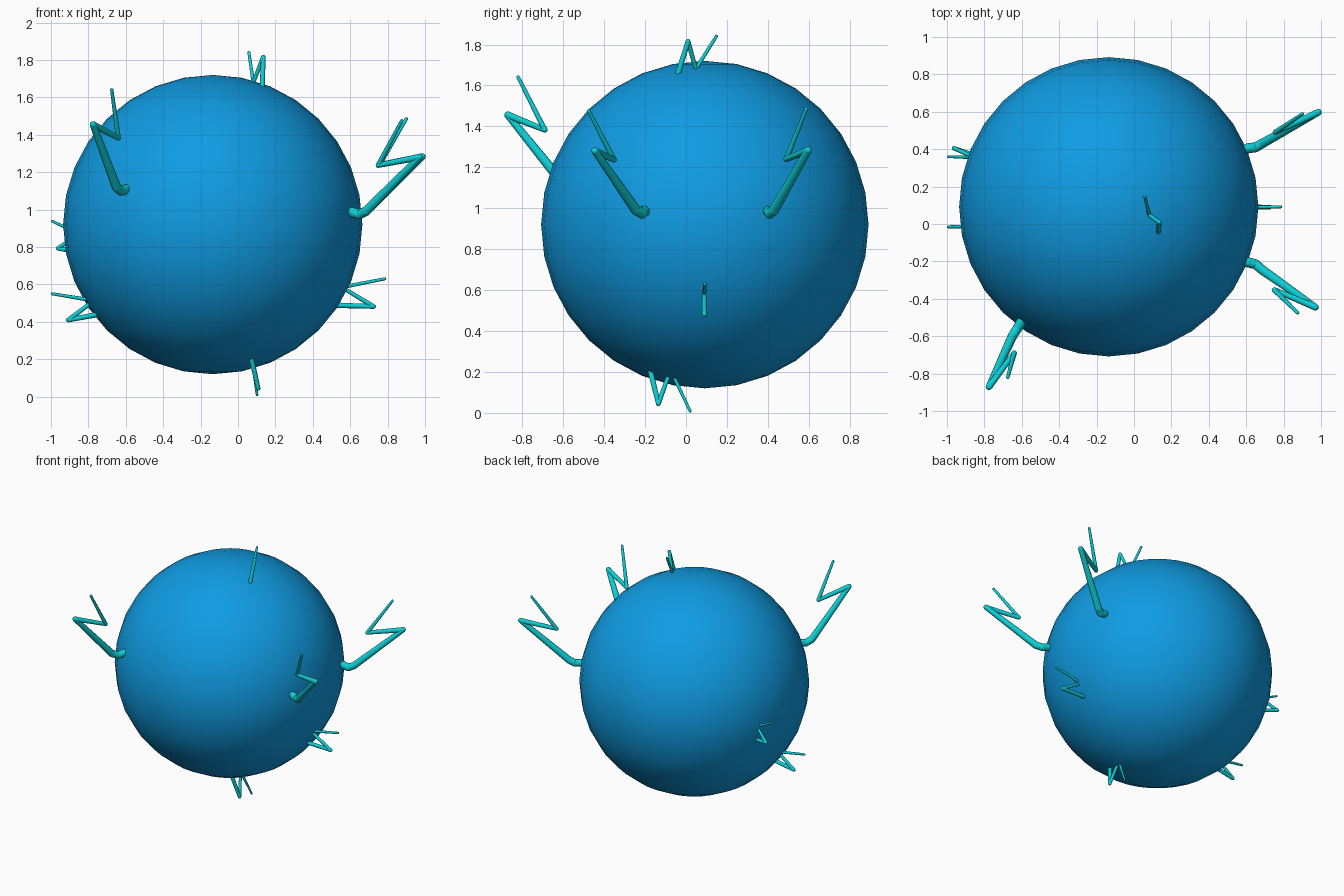
import bpy, bmesh
from mathutils import Vector, Matrix

if "Cube" in bpy.data.objects:
    bpy.data.objects.remove(bpy.data.objects["Cube"])

CENTRE = Vector((-0.135, 0.092, 0.92))


def material(name, rgb):
    m = bpy.data.materials.new(name)
    m.diffuse_color = (*rgb, 1)
    m.use_nodes = True
    m.node_tree.nodes["Principled BSDF"].inputs["Base Color"].default_value = m.diffuse_color
    return m


blue = material("bright blue", (0.005, 0.33, 0.76))
cyan = material("cyan", (0.004, 0.62, 0.67))


def finish(bm, name, mat):
    mesh = bpy.data.meshes.new(name)
    bm.to_mesh(mesh)
    bm.free()
    for p in mesh.polygons:
        p.use_smooth = True
    mesh.materials.append(mat)
    obj = bpy.data.objects.new(name, mesh)
    bpy.context.scene.collection.objects.link(obj)


def bolt(name, points, r_base, r_tip):
    """Tapered zigzag rod: cones between points with rounded joints."""
    pts = [Vector(p) for p in points]
    lengths = [(b - a).length for a, b in zip(pts, pts[1:])]
    total, run, radii = sum(lengths), 0, [r_base]
    for l in lengths:
        run += l
        radii.append(r_base + (r_tip - r_base) * run / total)
    bm = bmesh.new()
    for a, b, ra, rb, l in zip(pts, pts[1:], radii, radii[1:], lengths):
        turn = (b - a).to_track_quat('Z', 'Y').to_matrix().to_4x4()
        bmesh.ops.create_cone(bm, cap_ends=False, segments=12, radius1=ra, radius2=rb,
                              depth=l, matrix=Matrix.Translation((a + b) / 2) @ turn)
    for p, r in zip(pts, radii):
        bmesh.ops.create_uvsphere(bm, u_segments=12, v_segments=8, radius=r,
                                  matrix=Matrix.Translation(p))
    finish(bm, name, cyan)


# Round body
bm = bmesh.new()
bmesh.ops.create_uvsphere(bm, u_segments=32, v_segments=16, radius=0.8,
                          matrix=Matrix.Translation(CENTRE))
finish(bm, "body", blue)

# Large limbs: short root out of the body, then a zigzag upward
bolt("front_left_bolt", [(-0.60, -0.52, 1.108), (-0.625, -0.56, 1.10), (-0.65, -0.60, 1.12),
                         (-0.775, -0.87, 1.455), (-0.64, -0.69, 1.383),
                         (-0.675, -0.82, 1.64)], 0.027, 0.009)
bolt("front_right_bolt", [(0.61, -0.205, 0.985), (0.65, -0.215, 0.975), (0.685, -0.245, 0.992),
                          (0.97, -0.445, 1.28), (0.75, -0.352, 1.237),
                          (0.875, -0.475, 1.475)], 0.027, 0.009)
bolt("back_right_bolt", [(0.61, 0.405, 0.985), (0.65, 0.41, 0.975), (0.685, 0.43, 0.992),
                         (0.985, 0.597, 1.283), (0.755, 0.49, 1.24),
                         (0.90, 0.588, 1.485)], 0.027, 0.009)

# Small bolts scattered over the body
bolt("left_upper_bolt", [(-0.84, 0.36, 0.77), (-0.962, 0.405, 0.793),
                         (-0.85, 0.355, 0.87), (-0.993, 0.36, 0.938)], 0.014, 0.007)
bolt("left_lower_bolt", [(-0.72, -0.01, 0.445), (-0.907, -0.012, 0.41),
                         (-0.77, -0.012, 0.513), (-0.993, -0.015, 0.55)], 0.015, 0.008)
bolt("right_lower_bolt", [(0.48, 0.09, 0.49), (0.725, 0.09, 0.482),
                          (0.555, 0.09, 0.585), (0.785, 0.092, 0.63)], 0.015, 0.008)
bolt("bottom_bolt", [(0.07, -0.175, 0.21), (0.108, -0.135, 0.045),
                     (0.075, -0.075, 0.21), (0.102, 0.02, 0.009)], 0.014, 0.007)
bolt("top_bolt", [(0.13, -0.04, 1.655), (0.135, 0.01, 1.815),
                  (0.082, 0.048, 1.68), (0.058, 0.148, 1.84)], 0.014, 0.008)
